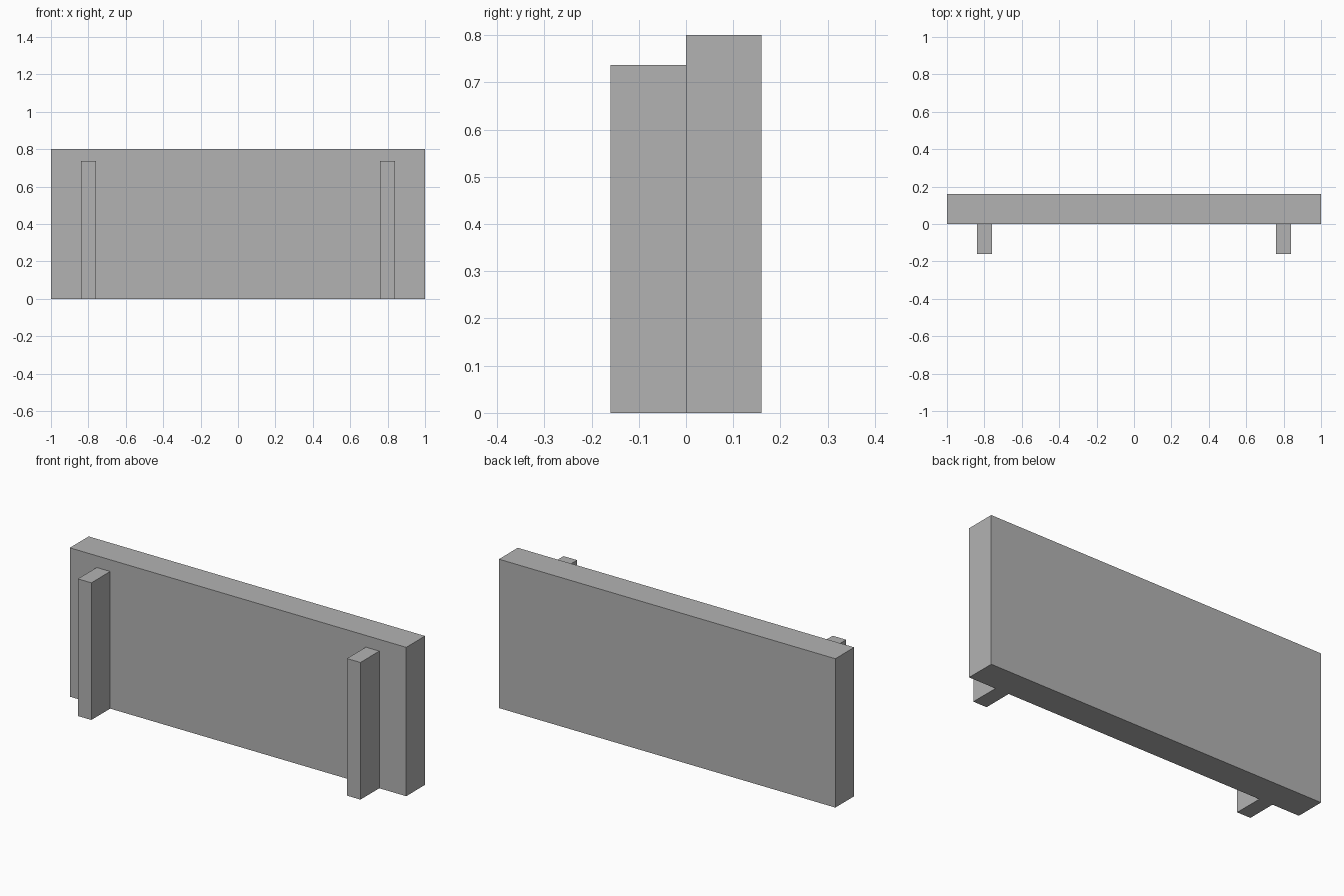
import bpy

if "Cube" in bpy.data.objects:
    bpy.data.objects.remove(bpy.data.objects["Cube"])

grey = bpy.data.materials.new("plain_grey")
grey.diffuse_color = (0.45, 0.45, 0.45, 1)
grey.use_nodes = True
grey.node_tree.nodes["Principled BSDF"].inputs["Base Color"].default_value = grey.diffuse_color


def box(name, x, y, z):
    """Box spanning the given (min, max) ranges."""
    bpy.ops.mesh.primitive_cube_add(size=1)
    ob = bpy.context.object
    ob.name = name
    for v in ob.data.vertices:
        v.co = [r[0] if c < 0 else r[1] for c, r in zip(v.co, (x, y, z))]
    ob.data.materials.append(grey)
    return ob


# main slab
box("panel", (-1, 1), (0, 0.16), (0, 0.8))

# two upright posts against the front face
for side, cx in (("left", -0.8), ("right", 0.8)):
    box(side + "_post", (cx - 0.04, cx + 0.04), (-0.16, 0), (0, 0.737))
